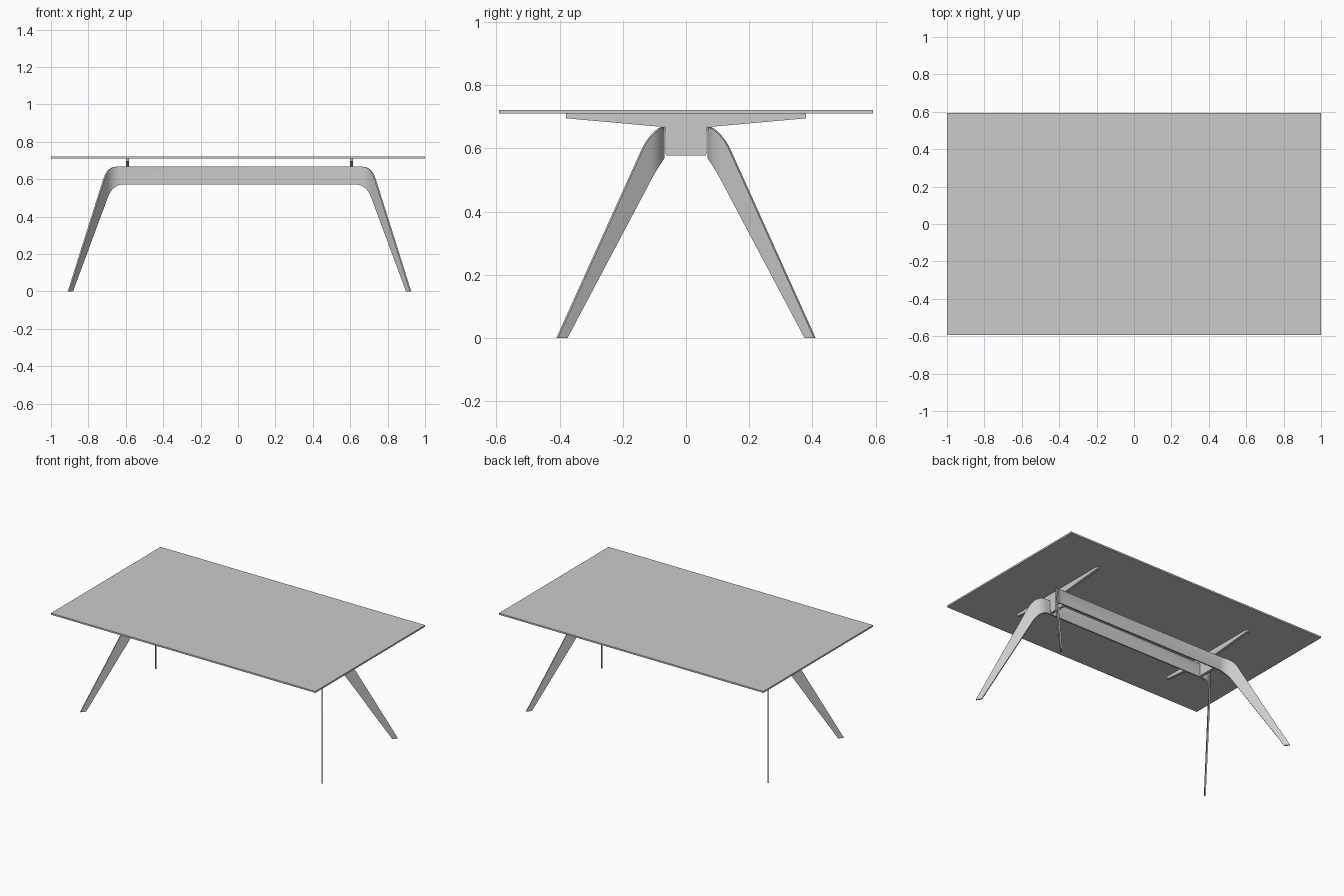
import bpy
import bmesh
import math
from mathutils import Vector

default = bpy.data.objects.get("Cube")
if default:
    bpy.data.objects.remove(default, do_unlink=True)

# One material for the whole table
GREY = (0.6, 0.6, 0.6, 1.0)
grey = bpy.data.materials.new("plain grey")
grey.use_nodes = True
grey.diffuse_color = GREY
grey.node_tree.nodes["Principled BSDF"].inputs["Base Color"].default_value = GREY

OFFSET_X = 0.008                  # the base sits slightly to one side
BEAM_Y, BEAM_END = 0.072, 0.63    # beam plane and where the plan bend starts
TURN, RADIUS = math.radians(55), 0.096


def make_object(name, bm):
    bmesh.ops.recalc_face_normals(bm, faces=bm.faces[:])
    mesh = bpy.data.meshes.new(name)
    bm.to_mesh(mesh)
    bm.free()
    mesh.materials.append(grey)
    obj = bpy.data.objects.new(name, mesh)
    bpy.context.collection.objects.link(obj)
    return obj


def activate(obj):
    bpy.ops.object.select_all(action="DESELECT")
    obj.select_set(True)
    bpy.context.view_layer.objects.active = obj


def bezier(a, b, c, t):
    return Vector(a) * (1 - t) ** 2 + Vector(b) * 2 * t * (1 - t) + Vector(c) * t * t


def bend(s, z):
    """Lay a flat sheet point on the path: straight beam, arc, straight leg."""
    if s <= 0:
        return Vector((BEAM_END + s, BEAM_Y, z))
    angle = min(s / RADIUS, TURN)
    rest = max(0, s - RADIUS * TURN)
    return Vector((BEAM_END + RADIUS * math.sin(angle) + rest * math.cos(TURN),
                   BEAM_Y + RADIUS * (1 - math.cos(angle)) + rest * math.sin(TURN), z))


def side_frame(name, side):
    """A beam with a leg at each end, as one bent sheet."""
    steps, across = 14, 8
    outer = [Vector((-BEAM_END, 0.667))]
    inner = [Vector((-BEAM_END, 0.573))]
    for i in range(steps + 1):
        t = i / steps
        outer.append(bezier((0.02, 0.667), (0.084, 0.667), (0.125, 0.593), t))
        inner.append(bezier((-0.015, 0.573), (0.045, 0.573), (0.09, 0.503), t))
    outer.append(Vector((0.452, 0)))
    inner.append(Vector((0.415, 0)))

    bm = bmesh.new()
    rows = []
    for top, low in zip(outer, inner):
        points = [top.lerp(low, j / across) for j in range(across + 1)]
        rows.append([bm.verts.new(bend(p.x, p.y)) for p in points])
    for a, b in zip(rows, rows[1:]):
        for j in range(across):
            bm.faces.new((a[j], b[j], b[j + 1], a[j + 1]))
    bmesh.ops.scale(bm, vec=(1, side, 1), verts=bm.verts[:])

    obj = make_object(name, bm)
    obj.location.x = OFFSET_X
    mirror = obj.modifiers.new("mirror", "MIRROR")
    mirror.use_axis[0] = True
    solid = obj.modifiers.new("sheet", "SOLIDIFY")
    solid.thickness, solid.offset = 0.009, 0
    activate(obj)
    for modifier in ("mirror", "sheet"):
        bpy.ops.object.modifier_apply(modifier=modifier)
    bpy.ops.object.shade_smooth_by_angle(angle=math.radians(35))


def bracket(name, x, thickness=0.018):
    """Cross plate between the beams with tapered arms under the top."""
    half = [(0.064, 0.578), (0.066, 0.667), (0.38, 0.695), (0.38, 0.711)]
    outline = half + [(-y, z) for y, z in reversed(half)]
    bm = bmesh.new()
    face = bm.faces.new([bm.verts.new((x - thickness / 2, y, z)) for y, z in outline])
    new = bmesh.ops.extrude_face_region(bm, geom=[face])["geom"]
    verts = [v for v in new if isinstance(v, bmesh.types.BMVert)]
    bmesh.ops.translate(bm, vec=(thickness, 0, 0), verts=verts)
    make_object(name, bm).location.x = OFFSET_X


# Table top
bm = bmesh.new()
bmesh.ops.create_cube(bm, size=1)
bmesh.ops.scale(bm, vec=(2, 1.185, 0.011), verts=bm.verts[:])
make_object("table_top", bm).location.z = 0.7165

# Base
side_frame("front_beam_and_legs", -1)
side_frame("back_beam_and_legs", 1)
bracket("left_bracket", 0.599)
bracket("right_bracket", -0.599)
